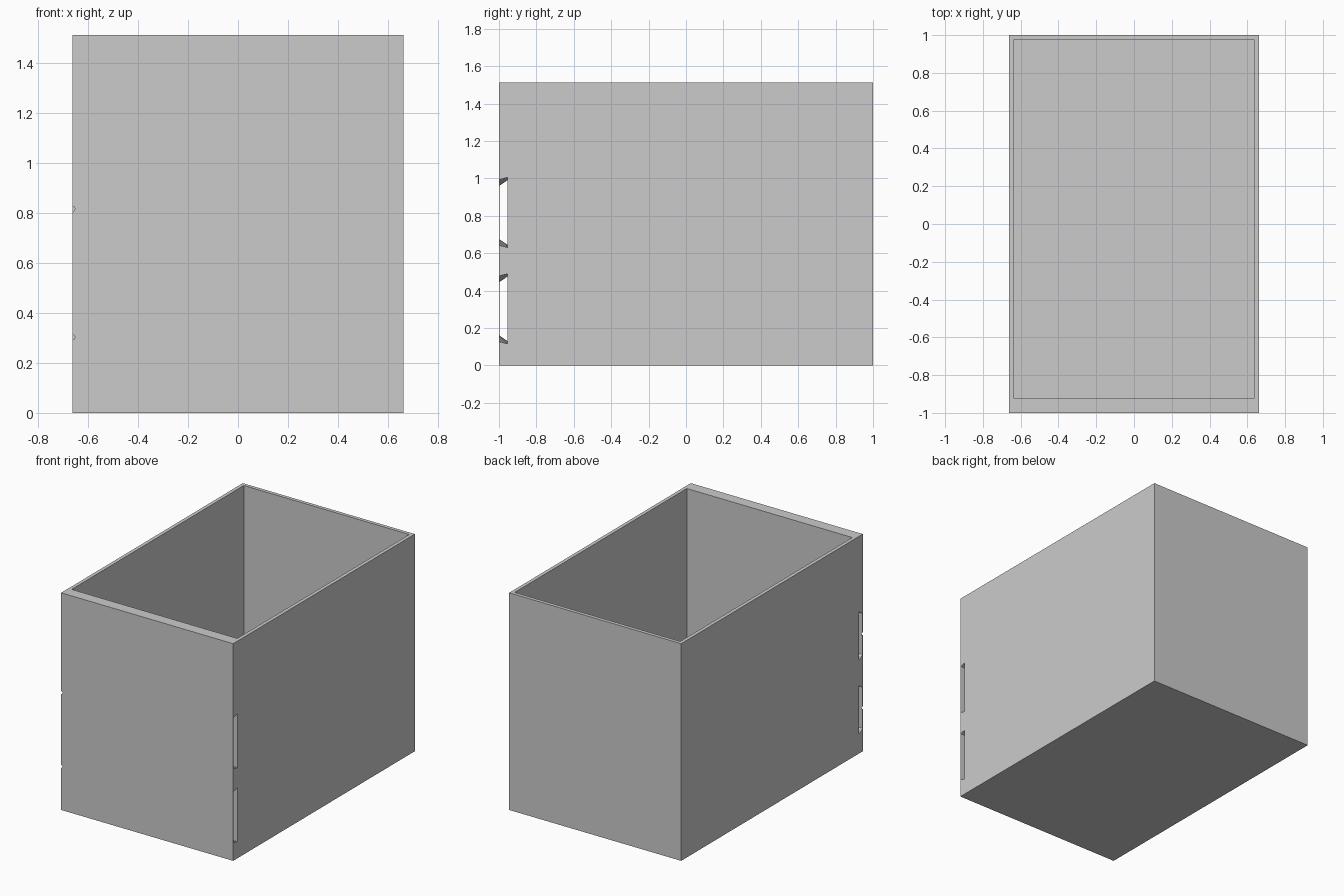
import bpy
import bmesh

cube = bpy.data.objects.get("Cube")
if cube:
    bpy.data.objects.remove(cube, do_unlink=True)

grey = bpy.data.materials.new("light_grey")
grey.use_nodes = True
colour = (0.6, 0.6, 0.6, 1)
grey.diffuse_color = colour
grey.node_tree.nodes["Principled BSDF"].inputs["Base Color"].default_value = colour

HALF_W, HEIGHT, WALL, FRONT_WALL = 0.663, 1.513, 0.025, 0.08
SKIN, SLOT_DEPTH = 0.003, 0.045


def loft(name, bottom, top):
    """Closed solid between two matching rings of points."""
    bm = bmesh.new()
    a = [bm.verts.new(p) for p in bottom]
    b = [bm.verts.new(p) for p in top]
    bm.faces.new(a)
    bm.faces.new(b)
    for i in range(len(a)):
        j = (i + 1) % len(a)
        bm.faces.new((a[i], a[j], b[j], b[i]))
    bmesh.ops.recalc_face_normals(bm, faces=bm.faces)
    mesh = bpy.data.meshes.new(name)
    bm.to_mesh(mesh)
    bm.free()
    obj = bpy.data.objects.new(name, mesh)
    bpy.context.collection.objects.link(obj)
    mesh.materials.append(grey)
    return obj


def block(name, x0, x1, y0, y1, z0, z1):
    ring = ((x0, y0), (x1, y0), (x1, y1), (x0, y1))
    return loft(name, [(x, y, z0) for x, y in ring], [(x, y, z1) for x, y in ring])


def slot_end(x, mid, outer, inner):
    """Dovetail section, taller on the inner side."""
    y0, y1 = -1 + SKIN, -1 + SLOT_DEPTH
    return [(x, y0, mid - outer), (x, y1, mid - inner),
            (x, y1, mid + inner), (x, y0, mid + outer)]


# Open-topped box with a thicker front wall
box = block("open_box", -HALF_W, HALF_W, -1, 1, 0, HEIGHT)
cutters = [block("cavity_cutter", -HALF_W + WALL, HALF_W - WALL,
                 -1 + FRONT_WALL, 1 - WALL, WALL, HEIGHT + 0.2)]

# Two tapered dovetail slots running through the front wall, each with a pin hole
for mid in (0.303, 0.818):
    cutters.append(loft("slot_cutter",
                        slot_end(-HALF_W - 0.01, mid, 0.143, 0.172),
                        slot_end(HALF_W + 0.01, mid, 0.176, 0.187)))
    bpy.ops.mesh.primitive_cylinder_add(
        vertices=12, radius=0.01, depth=0.04,
        location=(-HALF_W, -1, mid), rotation=(1.5708, 0, 0))
    hole = bpy.context.object
    hole.name = "pin_hole_cutter"
    hole.data.materials.append(grey)
    cutters.append(hole)

for cutter in cutters:
    mod = box.modifiers.new(cutter.name, "BOOLEAN")
    mod.operation = "DIFFERENCE"
    mod.solver = "EXACT"
    mod.object = cutter
    bpy.context.view_layer.objects.active = box
    bpy.ops.object.modifier_apply(modifier=mod.name)
    bpy.data.objects.remove(cutter, do_unlink=True)
